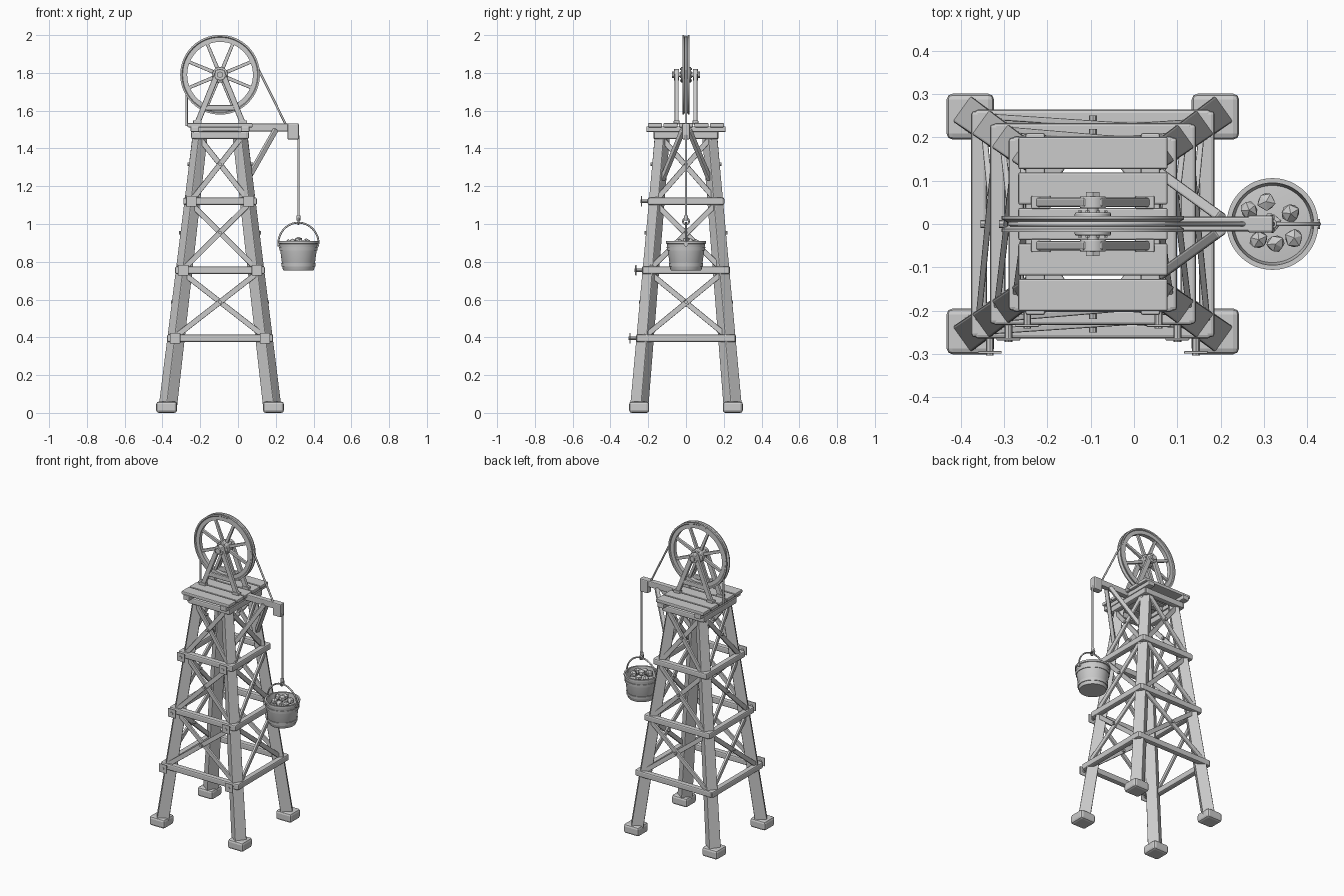
import bpy, bmesh, math, random
from mathutils import Vector, Matrix

if "Cube" in bpy.data.objects:
    bpy.data.objects.remove(bpy.data.objects["Cube"])

random.seed(4)
CX = -0.095            # tower centre line
WZ = 1.79              # wheel axle height
BX = 0.32              # bucket centre


def finish(name, bm, bevel=0.0, smooth=False, segs=2):
    bmesh.ops.recalc_face_normals(bm, faces=bm.faces)
    me = bpy.data.meshes.new(name)
    bm.to_mesh(me)
    bm.free()
    ob = bpy.data.objects.new(name, me)
    bpy.context.collection.objects.link(ob)
    if bevel:
        m = ob.modifiers.new("bevel", 'BEVEL')
        m.width, m.segments = bevel, segs
    if smooth:
        bpy.context.view_layer.objects.active = ob
        ob.select_set(True)
        bpy.ops.object.shade_smooth_by_angle(angle=math.radians(35))
        ob.select_set(False)
    return ob


def box(name, centre, size, bevel=0.005):
    bm = bmesh.new()
    bmesh.ops.create_cube(bm, size=1, matrix=Matrix.Translation(centre) @ Matrix.Diagonal((*size, 1)))
    return finish(name, bm, bevel)


def beam(name, a, b, w, d, taper=1.0, bevel=0.005):
    """Timber from a to b, d measured in the vertical plane of the beam."""
    a, b = Vector(a), Vector(b)
    bm = bmesh.new()
    bmesh.ops.create_cube(bm, size=1)
    for v in bm.verts:
        k = taper if v.co.z > 0 else 1
        v.co = Vector((v.co.x * w * k, v.co.y * d * k, v.co.z * (b - a).length))
    rot = (b - a).to_track_quat('Z', 'Y').to_matrix().to_4x4()
    bm.transform(Matrix.Translation((a + b) / 2) @ rot)
    return finish(name, bm, bevel)


def rod(name, a, b, r, segs=16, bevel=0.0):
    a, b = Vector(a), Vector(b)
    bm = bmesh.new()
    rot = (b - a).to_track_quat('Z', 'Y').to_matrix().to_4x4()
    bmesh.ops.create_cone(bm, cap_ends=True, segments=segs, radius1=r, radius2=r,
                          depth=(b - a).length, matrix=Matrix.Translation((a + b) / 2) @ rot)
    return finish(name, bm, bevel, smooth=segs > 8)


def lathe(name, profile, centre, segs=48, along_y=False):
    """Spin a closed (radius, height) profile."""
    bm = bmesh.new()
    vs = [bm.verts.new((r, 0, z)) for r, z in profile]
    es = [bm.edges.new((vs[i], vs[(i + 1) % len(vs)])) for i in range(len(vs))]
    bmesh.ops.spin(bm, geom=vs + es, cent=(0, 0, 0), axis=(0, 0, 1), angle=math.tau, steps=segs)
    bmesh.ops.remove_doubles(bm, verts=bm.verts, dist=1e-5)
    if along_y:
        bm.transform(Matrix.Rotation(math.pi / 2, 4, 'X'))
    bm.transform(Matrix.Translation(centre))
    return finish(name, bm, smooth=True)


def tube(name, pts, r, cyclic=False):
    cu = bpy.data.curves.new(name, 'CURVE')
    cu.dimensions = '3D'
    cu.bevel_depth, cu.bevel_resolution, cu.use_fill_caps = r, 2, True
    sp = cu.splines.new('POLY')
    sp.points.add(len(pts) - 1)
    for p, q in zip(sp.points, pts):
        p.co = (*q, 1)
    sp.use_cyclic_u = cyclic
    ob = bpy.data.objects.new(name, cu)
    bpy.context.collection.objects.link(ob)
    return ob


def half(z):           # leg offsets from tower centre at height z
    return 0.28 - 0.119 * z, 0.25 - 0.085 * z


# legs and stone pads
for sx in (-1, 1):
    for sy in (-1, 1):
        box("foot_pad", (CX + sx * 0.283, sy * 0.248, 0.03), (0.11, 0.106, 0.06), 0.014)
        (x0, y0), (x1, y1) = half(0.03), half(1.49)
        beam("leg", (CX + sx * x0, sy * y0, 0.03), (CX + sx * x1, sy * y1, 1.49), 0.072, 0.072, 0.82)

# horizontal rails, one ring per level
levels = [0.395, 0.755, 1.12, 1.47]
for z in levels:
    dx, dy = half(z)
    h = 0.04
    for s in (-1, 1):
        beam("rail_x", (CX - dx - 0.04, s * (dy + 0.03), z), (CX + dx + 0.04, s * (dy + 0.03), z), 0.036, h, bevel=0.008)
        beam("rail_y", (CX + s * (dx + 0.03), -dy - 0.045, z), (CX + s * (dx + 0.03), dy + 0.045, z), 0.036, h, bevel=0.008)
        # iron plates with bolts on the front joints
        if z < 1.4:
            px, py = CX + s * (dx + 0.005), -dy - 0.08
            box("joint_plate", (px, py, z), (0.055, 0.006, 0.055), 0.002)
            rod("plate_bolt", (px, py + 0.04, z), (px, py - 0.007, z), 0.009, 8)

# cross braces on all four sides
for z0, z1 in zip(levels, levels[1:]):
    a, b = z0 + 0.012, z1 - 0.018
    (ax, ay), (bx, by) = half(a), half(b)
    zm = a + (b - a) * ax / (ax + bx)
    mx, my = half(zm)
    for s in (-1, 1):
        for k, o in ((-1, 0.020), (1, 0.032)):
            beam("brace_front_back", (CX - k * ax, s * (ay + o), a), (CX + k * bx, s * (by + o), b), 0.014, 0.028, bevel=0.003)
            beam("brace_side", (CX + s * (ax + o), -k * ay, a), (CX + s * (bx + o), k * by, b), 0.014, 0.028, bevel=0.003)
        rod("brace_bolt", (CX, s * my, zm), (CX, s * (my + 0.05), zm), 0.009, 8)
        rod("brace_bolt", (CX + s * mx, 0, zm), (CX + s * (mx + 0.05), 0, zm), 0.009, 8)

# deck: two joists and planks
for s in (-1, 1):
    box("deck_joist", (CX + s * 0.133, 0, 1.502), (0.045, 0.42, 0.03))
for i in range(-2, 3):
    box("deck_plank", (CX, i * 0.082, 1.523), (0.345, 0.075, 0.022))

# boom with end block and struts
box("boom", (0.03, 0, 1.511), (0.56, 0.034, 0.04))
box("boom_end_block", (0.292, 0, 1.49), (0.06, 0.04, 0.085), 0.006)
for s in (-1, 1):
    beam("boom_strut", (0.05, s * 0.125, 1.235), (0.20, s * 0.016, 1.5), 0.024, 0.026)

# A-frames carrying the axle
for s in (-1, 1):
    y = s * 0.05
    for k in (-1, 1):
        beam("wheel_frame_post", (CX + k * 0.122, y, 1.53), (CX + k * 0.008, y, 1.81), 0.022, 0.03)
        box("frame_foot", (CX + k * 0.12, y, 1.54), (0.045, 0.03, 0.018), 0.003)
    box("wheel_frame_tie", (CX, y, 1.615), (0.16, 0.018, 0.028))
    rod("bearing", (CX, y - 0.014, WZ), (CX, y + 0.014, WZ), 0.03, 20, 0.003)
    rod("axle_nut", (CX, s * 0.062, WZ), (CX, s * 0.074, WZ), 0.018, 6)

# grooved wheel with hub, axle and eight spokes
g = [(0.174, -0.013), (0.198, -0.013), (0.202, -0.018), (0.211, -0.018), (0.211, -0.011), (0.198, -0.004)]
lathe("wheel_rim", g + [(r, -z) for r, z in reversed(g)], (CX, 0, WZ), 64, True)
rod("wheel_hub", (CX, -0.027, WZ), (CX, 0.027, WZ), 0.042, 24, 0.004)
rod("axle", (CX, -0.07, WZ), (CX, 0.07, WZ), 0.013)
for i in range(8):
    t = math.radians(22.5 + 45 * i)
    d = Vector((math.cos(t), 0, math.sin(t)))
    c = Vector((CX, 0, WZ))
    beam("spoke", c + d * 0.03, c + d * 0.18, 0.018, 0.02, 0.85, 0.003)
    for s in (-1, 1):
        p = c + d * 0.032
        rod("hub_bolt", p, p + Vector((0, s * 0.031, 0)), 0.005, 6)

# rope over the wheel, through the boom and down to the bucket
path = [(-0.272, 0, 1.52), (-0.272, 0, 1.69)]
for i in range(25):
    t = math.radians(160 - i * 6.2)
    path.append((CX + 0.202 * math.cos(t), 0, WZ + 0.202 * math.sin(t)))
path += [(0.254, 0, 1.525), (0.29, 0, 1.50)]
tube("rope", path, 0.006)
tube("hanging_rope", [(0.29, 0, 1.5), (0.315, 0, 1.485), (BX, 0, 1.46), (BX, 0, 1.02)], 0.006)
rod("rope_knot", (BX, 0, 1.018), (BX, 0, 1.045), 0.011, 12, 0.004)
tube("hook_ring", [(BX, 0.016 * math.cos(i * math.tau / 16), 1.014 + 0.016 * math.sin(i * math.tau / 16))
                   for i in range(16)], 0.005, True)

# bucket shell, hoops and handle
lathe("bucket", [(0, 0.755), (0.080, 0.755), (0.083, 0.76), (0.101, 0.895), (0.106, 0.897), (0.106, 0.909),
                 (0.095, 0.909), (0.094, 0.895), (0.089, 0.855), (0, 0.865)], (BX, 0, 0))
for z, r in ((0.785, 0.0865), (0.868, 0.0975)):
    lathe("bucket_hoop", [(r - 0.005, z - 0.009), (r + 0.003, z - 0.009), (r + 0.005, z + 0.009), (r - 0.005, z + 0.009)], (BX, 0, 0))
tube("bucket_handle", [(BX + 0.107 * math.cos(math.pi * i / 24), 0, 0.895 + 0.112 * math.sin(math.pi * i / 24))
                       for i in range(25)], 0.005)
for s in (-1, 1):
    rod("handle_lug", (BX + s * 0.092, 0, 0.893), (BX + s * 0.11, 0, 0.893), 0.012, 12)

# ore lumps
lumps = [(0.305, 0.052, 0.9), (0.362, 0.024, 0.9), (0.370, -0.032, 0.895), (0.327, -0.046, 0.9),
         (0.288, -0.036, 0.9), (0.266, 0.032, 0.895), (0.318, 0.004, 0.912)]
for p in lumps:
    bm = bmesh.new()
    bmesh.ops.create_icosphere(bm, subdivisions=1, radius=0.023)
    for v in bm.verts:
        v.co *= random.uniform(0.85, 1.12)
    bm.transform(Matrix.Translation(p) @ Matrix.Rotation(random.uniform(0, 6), 4, 'Z'))
    finish("ore_lump", bm)
